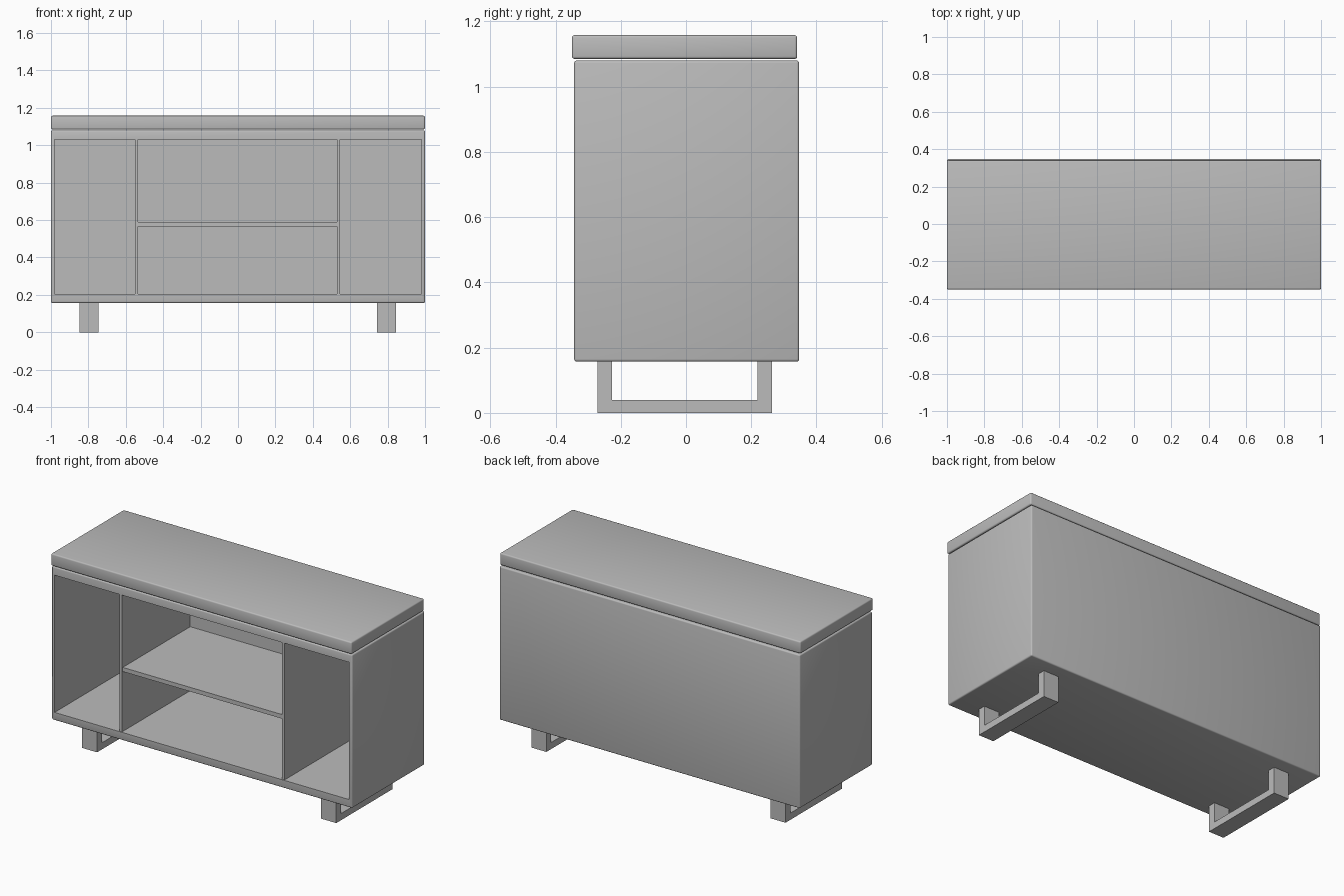
import bpy
import bmesh

cube = bpy.data.objects.get("Cube")
if cube:
    bpy.data.objects.remove(cube, do_unlink=True)

grey = bpy.data.materials.new("plain grey")
grey.use_nodes = True
colour = (0.5, 0.5, 0.5, 1)
grey.diffuse_color = colour
grey.node_tree.nodes["Principled BSDF"].inputs["Base Color"].default_value = colour


def box_mesh(x, y, z):
    """Box spanning the given (low, high) ranges."""
    bm = bmesh.new()
    bmesh.ops.create_cube(bm, size=1)
    for v in bm.verts:
        v.co = [r[0] if c < 0 else r[1] for c, r in zip(v.co, (x, y, z))]
    return bm


def finish(bm, name, edges=None, width=0.0):
    """Round the chosen edges and turn the mesh into an object."""
    if width:
        bmesh.ops.bevel(bm, geom=edges or bm.edges[:], offset=width,
                        segments=3, profile=0.5, affect='EDGES')
    bmesh.ops.recalc_face_normals(bm, faces=bm.faces[:])
    mesh = bpy.data.meshes.new(name)
    bm.to_mesh(mesh)
    bm.free()
    mesh.materials.append(grey)
    obj = bpy.data.objects.new(name, mesh)
    bpy.context.collection.objects.link(obj)
    bpy.ops.object.select_all(action='DESELECT')
    obj.select_set(True)
    bpy.context.view_layer.objects.active = obj
    bpy.ops.object.shade_smooth_by_angle(angle=0.6)
    return obj


# Cabinet: box whose front face is inset and pushed in to the back panel
FRONT, BACK, INNER = -0.343, 0.347, 0.31
open_x, open_z = 0.98, (0.205, 1.03)
bm = box_mesh((-1, 1), (FRONT, BACK), (0.157, 1.08))
front = min(bm.faces, key=lambda f: f.calc_center_median().y)
bmesh.ops.inset_individual(bm, faces=[front], thickness=0.01)
for v in front.verts:
    v.co.x = open_x if v.co.x > 0 else -open_x
    v.co.z = open_z[1] if v.co.z > 0.6 else open_z[0]
cavity = bmesh.ops.extrude_discrete_faces(bm, faces=[front])["faces"][0]
for v in cavity.verts:
    v.co.y = INNER
outer = [e for e in bm.edges
         if all(abs(v.co.x) > 0.99 for v in e.verts)]
finish(bm, "cabinet", outer, 0.008)

# Top board
finish(box_mesh((-1, 1), (-0.35, 0.341), (1.085, 1.158)), "top_board", width=0.008)

# Upright dividers
for side, x in (("right", -0.543), ("left", 0.538)):
    finish(box_mesh((x - 0.008, x + 0.008), (FRONT + 0.006, INNER), open_z),
           side + "_divider")

# Middle shelf
finish(box_mesh((-0.535, 0.53), (FRONT + 0.012, INNER), (0.565, 0.59)), "shelf")

# U-shaped runner legs
PROFILE = [(-0.272, 0), (0.264, 0), (0.264, 0.157), (0.219, 0.157),
           (0.219, 0.04), (-0.227, 0.04), (-0.227, 0.157), (-0.272, 0.157)]
for side, x in (("right", -0.847), ("left", 0.744)):
    bm = bmesh.new()
    face = bm.faces.new([bm.verts.new((x, y, z)) for y, z in PROFILE])
    new = bmesh.ops.extrude_face_region(bm, geom=[face])["geom"]
    bmesh.ops.translate(bm, vec=(0.1, 0, 0),
                        verts=[g for g in new if isinstance(g, bmesh.types.BMVert)])
    finish(bm, side + "_leg")
